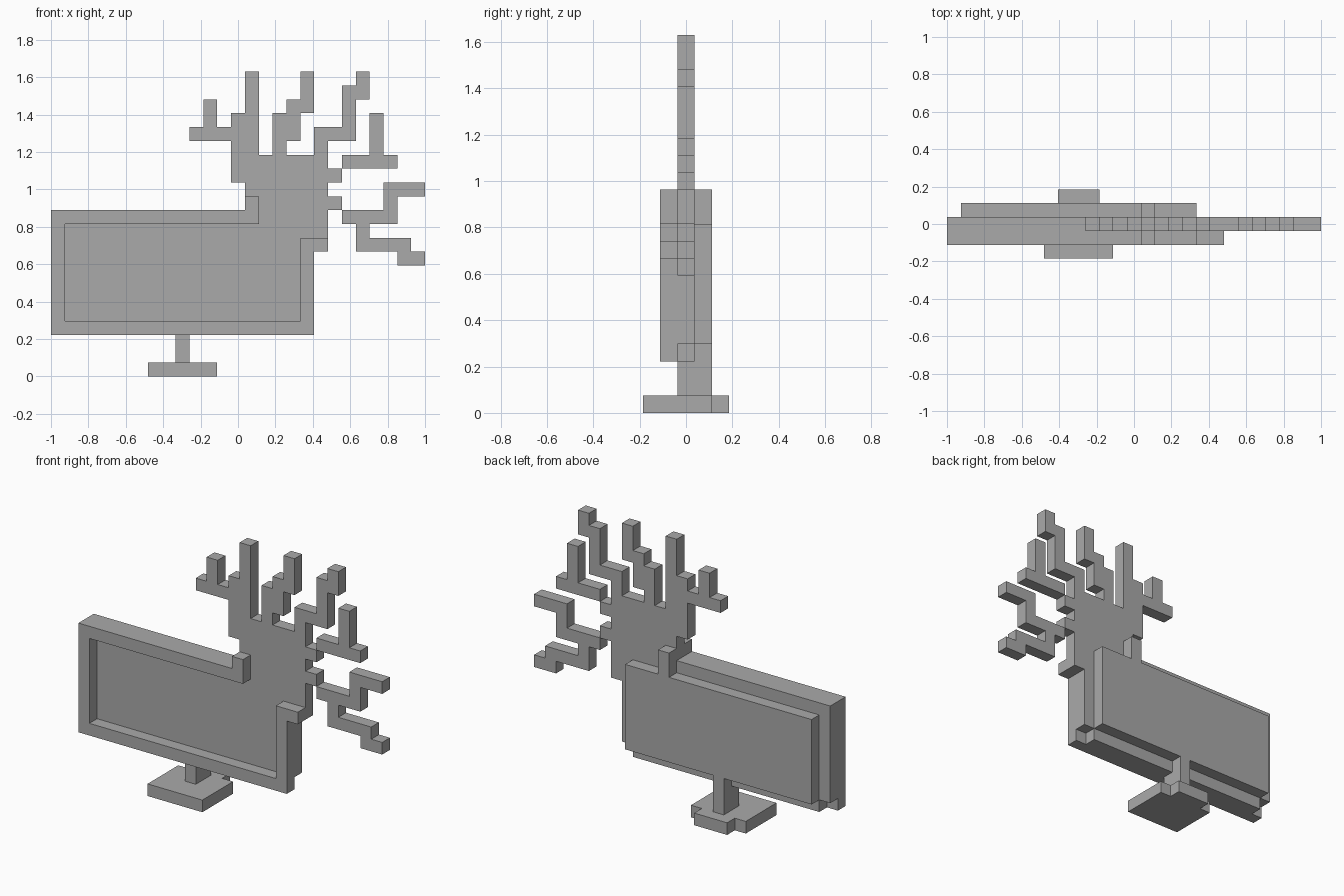
import bpy
import bmesh
from mathutils import Vector

if "Cube" in bpy.data.objects:
    bpy.data.objects.remove(bpy.data.objects["Cube"])

U = 2 / 27                                # edge length of one block
ORIGIN = Vector((-1, -2.5 * U, 0))
STEPS = {"U": (0, 1), "D": (0, -1), "L": (-1, 0), "R": (1, 0)}

grey = bpy.data.materials.new("plain_grey")
grey.use_nodes = True
colour = (0.4, 0.4, 0.4, 1)
grey.diffuse_color = colour
grey.node_tree.nodes["Principled BSDF"].inputs["Base Color"].default_value = colour


def block(x0, x1, y0, y1, z0, z1):
    """Inclusive range of grid cells."""
    return {(x, y, z) for x in range(x0, x1 + 1)
            for y in range(y0, y1 + 1) for z in range(z0, z1 + 1)}


def branch(x, z, moves=""):
    """Cells along a walk in the middle layer."""
    cells = {(x, 2, z)}
    for move in moves:
        dx, dz = STEPS[move]
        x, z = x + dx, z + dz
        cells.add((x, 2, z))
    return cells


def build(name, cells):
    """Outer skin of a set of cells, with coplanar faces merged."""
    bm = bmesh.new()
    for cell in sorted(cells):
        centre = Vector(cell) + Vector((0.5, 0.5, 0.5))
        for axis in range(3):
            for sign in (-1, 1):
                n = Vector((0, 0, 0))
                n[axis] = sign
                if tuple(int(c + d) for c, d in zip(cell, n)) in cells:
                    continue
                a = Vector((0, 0, 0))
                a[(axis + 1) % 3] = 1
                b = n.cross(a)
                corners = [n + a + b, n - a + b, n - a - b, n + a - b]
                bm.faces.new([bm.verts.new((centre + c / 2) * U + ORIGIN)
                              for c in corners])
    bmesh.ops.remove_doubles(bm, verts=bm.verts, dist=U / 100)
    bmesh.ops.dissolve_limit(bm, angle_limit=0.01, verts=bm.verts, edges=bm.edges)
    mesh = bpy.data.meshes.new(name)
    bm.to_mesh(mesh)
    bm.free()
    mesh.materials.append(grey)
    bpy.context.collection.objects.link(bpy.data.objects.new(name, mesh))


# Stand
build("stand_base", block(7, 11, 0, 3, 0, 0) | block(8, 10, 4, 4, 0, 0))
build("stand_post", block(9, 9, 2, 3, 1, 2) | block(9, 9, 3, 3, 3, 3))

# Screen: middle panel, raised open frame in front, raised panel behind
build("screen_panel", block(0, 18, 2, 2, 4, 11) | block(1, 17, 2, 2, 3, 3))
build("front_frame",
      block(0, 0, 1, 1, 3, 11) | block(0, 18, 1, 1, 3, 3)
      | block(0, 14, 1, 1, 11, 11) | block(14, 14, 1, 1, 11, 12)
      | block(18, 18, 1, 1, 3, 9) | block(19, 19, 1, 1, 9, 9))
build("back_panel", block(1, 17, 3, 3, 4, 10) | block(14, 14, 3, 3, 11, 12))

# Solid core of the burst at the upper corner
build("burst_core", block(14, 19, 2, 2, 12, 13) | block(13, 19, 2, 2, 14, 15)
      | block(19, 19, 2, 2, 9, 11))

# Branches spreading from the core
build("branch_left", branch(13, 16, "UU") | branch(14, 16, "UUUUU")
      | branch(12, 17, "LLRUU"))
build("branch_middle", branch(16, 16, "UURDUURUU"))
build("branch_right", branch(19, 16, "URRUUURU"))
build("branch_side_upper", branch(20, 14) | branch(21, 15, "RRRLUUU"))
build("branch_side_lower", branch(20, 12) | branch(21, 11, "RRRUURR")
      | branch(22, 10, "DRRRDR"))
